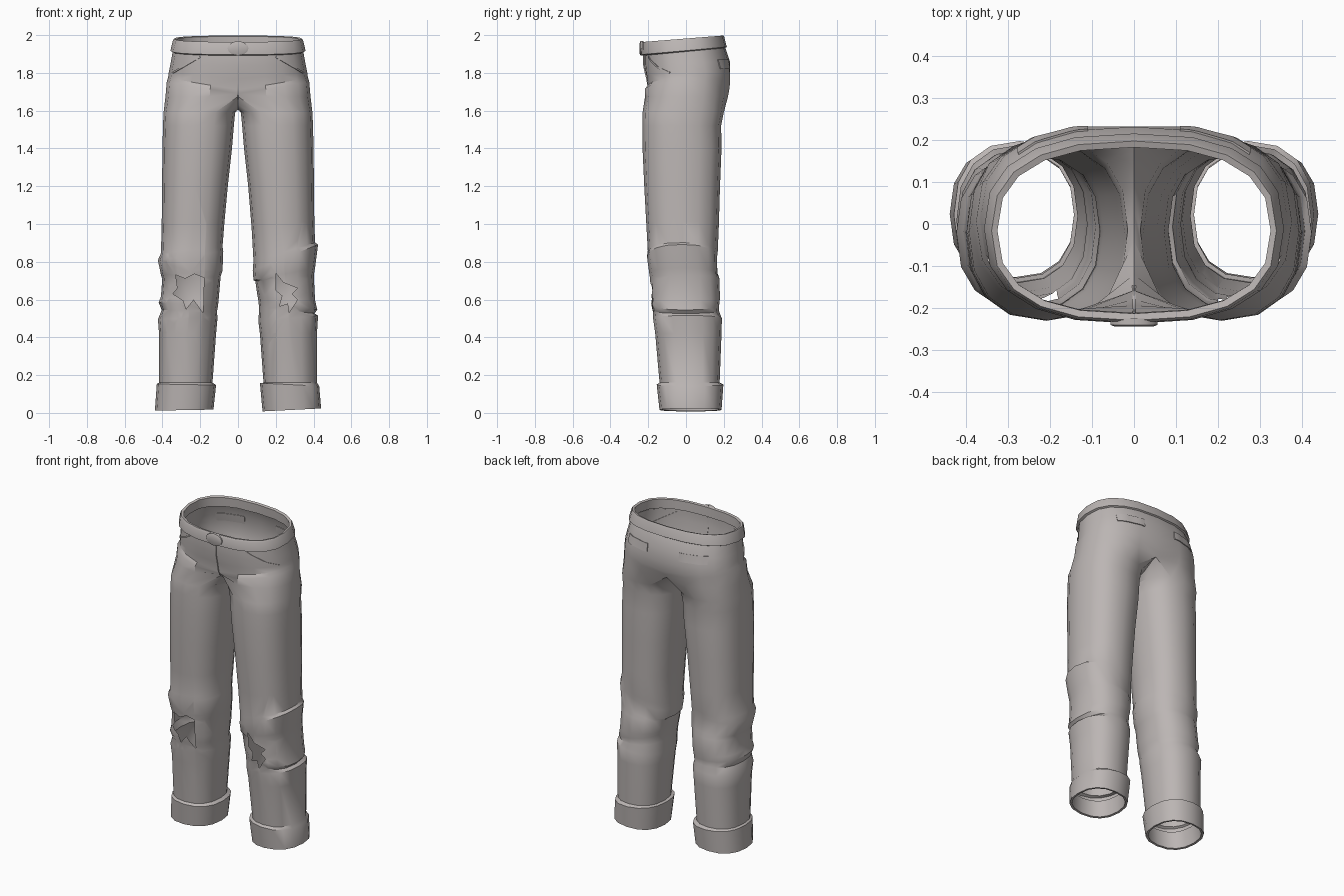
import bpy, bmesh, math
from mathutils import Vector
from mathutils.bvhtree import BVHTree

if "Cube" in bpy.data.objects:
    bpy.data.objects.remove(bpy.data.objects["Cube"])

cloth = bpy.data.materials.new("warm grey cloth")
cloth.diffuse_color = (0.50, 0.465, 0.455, 1)
cloth.use_nodes = True
cloth.node_tree.nodes["Principled BSDF"].inputs["Base Color"].default_value = cloth.diffuse_color


def finish(bm, name, normals=True):
    if normals:
        bmesh.ops.recalc_face_normals(bm, faces=bm.faces[:])
    me = bpy.data.meshes.new(name)
    bm.to_mesh(me)
    ob = bpy.data.objects.new(name, me)
    bpy.context.collection.objects.link(ob)
    me.materials.append(cloth)
    bpy.ops.object.select_all(action='DESELECT')
    ob.select_set(True)
    bpy.context.view_layer.objects.active = ob
    bpy.ops.object.shade_smooth_by_angle(angle=math.radians(35))
    return ob


def oval(angle, x0, x1, y0, y1, power):
    """Point on a squarish oval; angle 0 is +x, -90 is the front."""
    c, s = math.cos(math.radians(angle)), math.sin(math.radians(angle))
    x = math.copysign(abs(c) ** (2 / power), c)
    y = math.copysign(abs(s) ** (2 / power), s)
    return (x0 + x1) / 2 + x * (x1 - x0) / 2, (y0 + y1) / 2 + y * (y1 - y0) / 2


def loft(bm, rows, closed):
    for a, b in zip(rows, rows[1:]):
        n = min(len(a), len(b))
        for i in range(n if closed else n - 1):
            j = (i + 1) % n
            bm.faces.new((a[i], a[j], b[j], b[i]))


# Hip rows: height, half width, front, back, tilt to the back,
# rise to the side, inward dip at the centre front and centre back
HIP = [(1.945, 0.340, -0.222, 0.195, 0.08, 0.00, 0.00, 0.00),
       (1.905, 0.347, -0.222, 0.212, 0.08, 0.00, 0.00, 0.00),
       (1.850, 0.357, -0.222, 0.232, 0.05, 0.00, 0.00, 0.00),
       (1.790, 0.366, -0.216, 0.243, 0.03, 0.03, 0.01, 0.01),
       (1.745, 0.370, -0.214, 0.243, 0.02, 0.06, 0.02, 0.02),
       (1.725, 0.377, -0.230, 0.242, 0.02, 0.06, 0.05, 0.03)]
# Leg rows: height, inner x, outer x, front, back, tilt to the outside
LEG = [(1.590, 0.015, 0.394, -0.230, 0.200, 0.0),
       (1.520, 0.022, 0.397, -0.231, 0.186, 0.0),
       (1.400, 0.032, 0.400, -0.230, 0.188, 0.0),
       (1.200, 0.054, 0.402, -0.221, 0.180, 0.0),
       (1.000, 0.072, 0.404, -0.210, 0.174, 0.1),
       (0.860, 0.082, 0.408, -0.202, 0.168, 0.3),
       (0.830, 0.078, 0.424, -0.206, 0.164, 0.4),
       (0.740, 0.082, 0.408, -0.194, 0.166, 0.2),
       (0.715, 0.092, 0.401, -0.190, 0.176, 0.1),
       (0.610, 0.102, 0.408, -0.186, 0.180, -0.1),
       (0.575, 0.106, 0.420, -0.184, 0.176, -0.2),
       (0.540, 0.112, 0.404, -0.176, 0.174, -0.1),
       (0.500, 0.108, 0.424, -0.174, 0.190, 0.1),
       (0.420, 0.116, 0.418, -0.163, 0.188, 0.0),
       (0.160, 0.135, 0.418, -0.140, 0.178, 0.0),
       (0.150, 0.116, 0.430, -0.155, 0.198, -0.05),
       (0.015, 0.130, 0.440, -0.140, 0.188, 0.05),
       (0.017, 0.143, 0.427, -0.127, 0.175, 0.05),
       (0.120, 0.143, 0.412, -0.130, 0.170, 0.0)]
SADDLE = [(0.16, 1.665), (0.09, 1.625), (0.03, 1.608), (-0.04, 1.603), (-0.12, 1.633)]


def half(bm, s):
    """One side of the trousers: hip panel, crotch saddle and tubular leg."""
    rows = []
    for z, hx, yf, yb, tilt, rise, df, db in HIP:
        row = []
        for i in range(11):
            x, y = oval(-90 + 18 * i, -hx, hx, yf, yb, 2.5)
            dip = math.exp(-(x / 0.09) ** 2)
            zz = z + tilt * y + rise * (x / hx - 0.5)
            y += df * dip if y < 0 else -db * dip
            row.append(bm.verts.new((s * x if 0 < i < 10 else 0, y, zz)))
        rows.append(row)
    crotch = []
    for i in range(11):
        x, y = oval(-90 + 18 * i, -0.384, 0.384, -0.234, 0.236, 2.5)
        dip = math.exp(-(x / 0.10) ** 2)
        y += 0.075 * dip if y < 0 else -0.04 * dip
        crotch.append(bm.verts.new((s * x if 0 < i < 10 else 0, y, 1.675)))
    loft(bm, rows + [crotch], False)
    crotch += [bm.verts.new((0, y, z)) for y, z in SADDLE]
    rows = [crotch]
    for z, xi, xo, yf, yb, tilt in LEG:
        k = tilt if s > 0 else tilt * -0.35
        row = []
        for i in range(16):
            x, y = oval(-112.5 + 22.5 * i, xi, xo, yf, yb, 2.35)
            row.append(bm.verts.new((s * x, y, max(0, z + k * (x - 0.27)))))
        rows.append(row)
    loft(bm, rows, True)


def inside(x, z, poly):
    hit = False
    for (x1, z1), (x2, z2) in zip(poly, poly[1:] + poly[:1]):
        if (z1 > z) != (z2 > z) and x < (x2 - x1) * (z - z1) / (z2 - z1) + x1:
            hit = not hit
    return hit


def rip(bm, poly):
    """Cut a jagged hole through the front of the knee."""
    xs, zs = [p[0] for p in poly], [p[1] for p in poly]

    def near(f):
        return (f.normal.y < -0.1 and f.calc_center_median().y < -0.05
                and any(min(zs) - 0.15 < v.co.z < max(zs) + 0.15 for v in f.verts)
                and max(v.co.x for v in f.verts) > min(xs)
                and min(v.co.x for v in f.verts) < max(xs))
    for (x1, z1), (x2, z2) in zip(poly, poly[1:] + poly[:1]):
        faces = [f for f in bm.faces if near(f)]
        geom = set(faces)
        for f in faces:
            geom.update(f.edges)
            geom.update(f.verts)
        bmesh.ops.bisect_plane(bm, geom=list(geom), dist=1e-5, plane_co=(x1, 0, z1),
                               plane_no=Vector((z2 - z1, 0, x1 - x2)).normalized())
        bm.normal_update()
    dead = []
    for f in bm.faces:
        c = f.calc_center_median()
        if near(f) and inside(c.x, c.z, poly):
            dead.append(f)
    bmesh.ops.delete(bm, geom=dead, context='FACES')


# Trousers body with both legs
bm = bmesh.new()
half(bm, 1)
half(bm, -1)
bmesh.ops.remove_doubles(bm, verts=[v for v in bm.verts if abs(v.co.x) < 1e-4], dist=1e-4)
bmesh.ops.recalc_face_normals(bm, faces=bm.faces[:])
bm.normal_update()
surface = BVHTree.FromBMesh(bm)

# Torn knees
rip(bm, [(-0.33, 0.73), (-0.28, 0.71), (-0.23, 0.735), (-0.18, 0.715), (-0.185, 0.53),
         (-0.235, 0.60), (-0.275, 0.55), (-0.29, 0.595), (-0.345, 0.63), (-0.32, 0.66)])
rip(bm, [(0.20, 0.74), (0.24, 0.69), (0.315, 0.66), (0.285, 0.63), (0.315, 0.60),
         (0.27, 0.53), (0.265, 0.58), (0.22, 0.565), (0.235, 0.62), (0.20, 0.65)])
finish(bm, "trousers", False)

# Waistband: height, half width, front, back, tilt
BAND = [(1.920, 0.330, -0.212, 0.186, 0.08), (1.978, 0.326, -0.214, 0.183, 0.08),
        (1.982, 0.340, -0.230, 0.198, 0.08), (1.972, 0.345, -0.236, 0.203, 0.08),
        (1.918, 0.358, -0.238, 0.216, 0.09), (1.912, 0.344, -0.222, 0.205, 0.09)]
bm = bmesh.new()
rings = []
for z, hx, yf, yb, tilt in BAND:
    ring = []
    for i in range(20):
        x, y = oval(18 * i, -hx, hx, yf, yb, 2.5)
        ring.append(bm.verts.new((x, y, z + tilt * y)))
    rings.append(ring)
loft(bm, rings, True)
finish(bm, "waistband")

# Oval buckle with a raised face
bm = bmesh.new()
rings = []
for w, h, y in [(0.056, 0.038, -0.225), (0.056, 0.038, -0.241), (0.046, 0.029, -0.245)]:
    rings.append([bm.verts.new((w * math.cos(math.radians(a)), y,
                                1.930 + h * math.sin(math.radians(a))))
                  for a in range(0, 360, 30)])
loft(bm, rings, True)
bm.faces.new(rings[-1])
finish(bm, "buckle")


def strip(name, a, b, width, side):
    """Thin cloth strip laid on the front (-1) or back (1) of the hips."""
    bm = bmesh.new()
    a, b = Vector(a), Vector(b)
    across = Vector((-(b - a).y, (b - a).x)).normalized() * width / 2
    rows = []
    for k in range(9):
        p = a.lerp(b, k / 8)
        row = []
        for q in (p - across, p + across):
            hit = surface.ray_cast(Vector((q.x, side, q.y)), Vector((0, -side, 0)))
            if hit[0]:
                row += [hit[0] - hit[1] * 0.002, hit[0] + hit[1] * 0.005]
        if len(row) == 4:
            rows.append([bm.verts.new(row[n]) for n in (0, 1, 3, 2)])
    loft(bm, rows, True)
    bm.faces.new(rows[0])
    bm.faces.new(rows[-1])
    finish(bm, name)


# Fly seam, slanted front pockets and back pocket flaps
strip("fly_seam", (0, 1.895), (0, 1.66), 0.006, -1)
for s, label in ((1, "right"), (-1, "left")):
    strip(label + "_front_pocket", (s * 0.20, 1.885), (s * 0.345, 1.80), 0.008, -1)
    strip(label + "_back_pocket", (s * 0.11, 1.845), (s * 0.275, 1.845), 0.05, 1)
